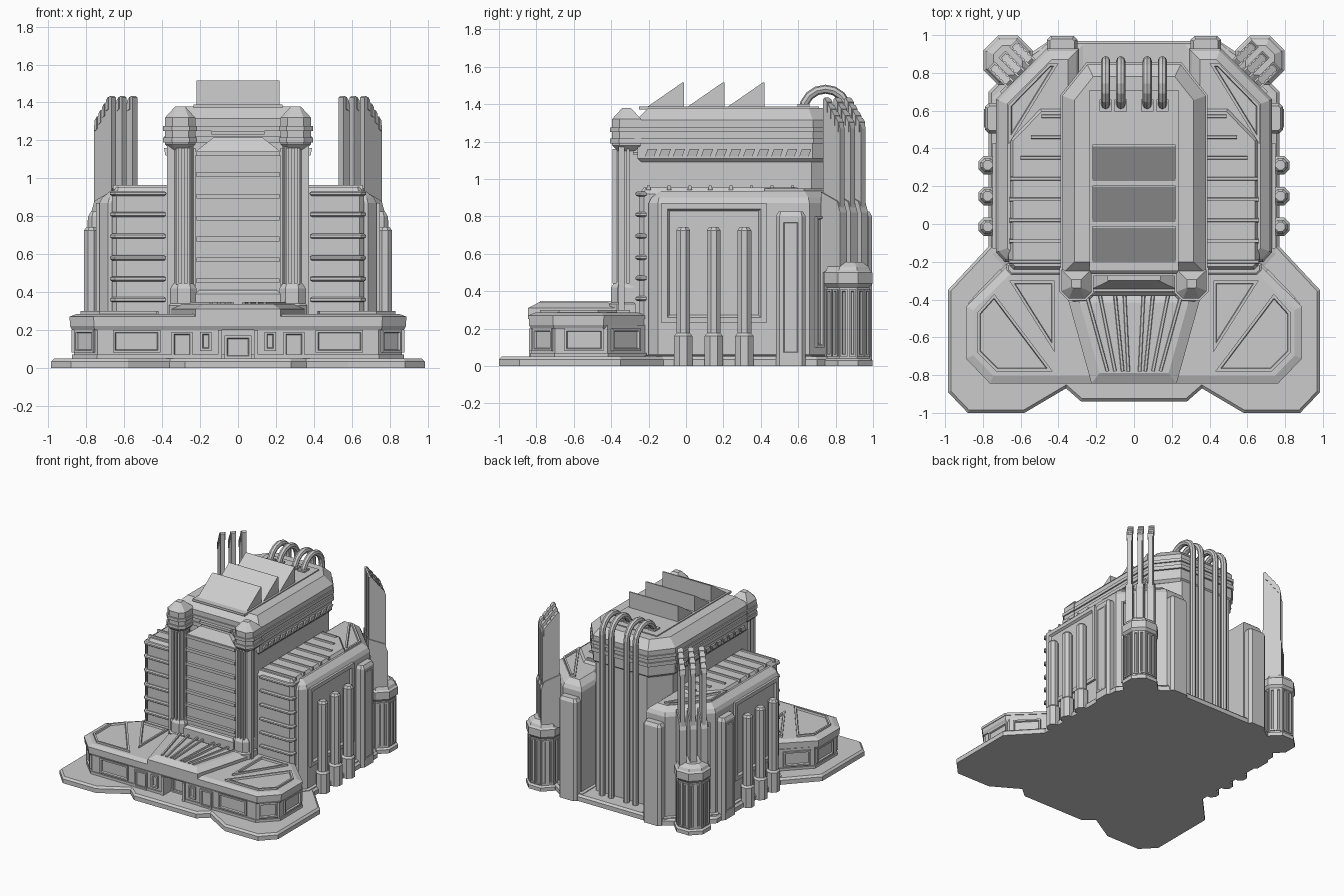
import bpy, bmesh, math
from mathutils import Vector as V

if "Cube" in bpy.data.objects:
    bpy.data.objects.remove(bpy.data.objects["Cube"])


def loft(name, rings, mirror=False):
    """Skin a list of equal-length 3D rings and cap both ends."""
    bm = bmesh.new()
    rows = [[bm.verts.new(p) for p in r] for r in rings]
    n = len(rows[0])
    for a, b in zip(rows, rows[1:]):
        for i in range(n):
            bm.faces.new((a[i], a[(i + 1) % n], b[(i + 1) % n], b[i]))
    bm.faces.new(rows[0][::-1])
    bm.faces.new(rows[-1])
    bmesh.ops.recalc_face_normals(bm, faces=bm.faces)
    me = bpy.data.meshes.new(name)
    bm.to_mesh(me)
    bm.free()
    ob = bpy.data.objects.new(name, me)
    bpy.context.collection.objects.link(ob)
    if mirror:
        ob.modifiers.new("mirror", 'MIRROR').use_mirror_merge = False
    return ob


def inset(pts, d):
    """Mitred inset of a 2D outline."""
    n = len(pts)
    area = sum(pts[i][0] * pts[(i + 1) % n][1] - pts[(i + 1) % n][0] * pts[i][1] for i in range(n))
    s, out = (1 if area > 0 else -1), []
    for i in range(n):
        p = V(pts[i])
        a, b = (p - V(pts[i - 1])).normalized(), (V(pts[(i + 1) % n]) - p).normalized()
        na, nb = V((-a.y, a.x)) * s, V((-b.y, b.x)) * s
        q = p + (na + nb) * (d / (1 + na.dot(nb)))
        out.append((q.x, q.y))
    return out


def prism(name, pts, levels, mirror=False):
    return loft(name, [[(x, y, z) for x, y in inset(pts, d)] for z, d in levels], mirror)


def sym(half):
    return half + [(-x, y) for x, y in reversed(half)]


def ngon(cx, cy, r, n=8):
    return [(cx + r * math.cos((i + .5) * math.tau / n), cy + r * math.sin((i + .5) * math.tau / n)) for i in range(n)]


def box(name, x0, x1, y0, y1, z0, z1, mirror=False, bevel=0):
    pts = [(x0, y0), (x1, y0), (x1, y1), (x0, y1)]
    lv = [(z0, 0), (z1, 0)] if not bevel else [(z0, 0), (z1 - bevel, 0), (z1, bevel)]
    return prism(name, pts, lv, mirror)


def bar(name, p, q, w=.012, h=.015, mirror=False):
    p, q = V(p), V(q)
    s = (q - p).cross(V((0, 0, 1))).normalized() * w
    u = V((0, 0, h))
    return loft(name, [[c - s, c + s, c + s * .6 + u, c - s * .6 + u] for c in (p, q)], mirror)


def panel(name, p, q, z0, z1, mirror=True, w=.012, t=.014):
    """Framed recessed panel on a wall running p to q (outside on the right)."""
    p, q = V((*p, 0)), V((*q, 0))
    d = (q - p).normalized()
    n = V((d.y, -d.x, 0))
    def rect(k, o):
        a, b = p + d * k + n * o, q - d * k + n * o
        return [a + V((0, 0, z0 + k)), b + V((0, 0, z0 + k)), b + V((0, 0, z1 - k)), a + V((0, 0, z1 - k))]
    return loft(name, [rect(0, -.01), rect(0, t), rect(w, t), rect(w * 1.4, .002)], mirror)


# Base plate
prism("base_plate", sym([(.28, -.94), (.36, -.87), (.58, -1), (.88, -1), (.985, -.89), (.985, -.35),
                         (.77, -.12), (.77, .7), (.6, .87), (.45, .97)]), [(0, 0), (.035, 0), (.05, .015)])

# Low front podium with notched entrance
prism("podium_wall", sym([(.1, -.73), (.1, -.825), (.74, -.825), (.865, -.70), (.865, -.42), (.67, -.22)]),
      [(.04, -.01), (.07, -.01), (.07, 0), (.22, 0)])
prism("podium_roof", sym([(.76, -.84), (.885, -.71), (.885, -.44), (.66, -.22)]),
      [(.2, .01), (.22, 0), (.25, 0), (.25, -.005), (.27, -.005), (.285, .035)])
panel("podium_window_front", (.41, -.825), (.66, -.825), .08, .2)
panel("podium_window_corner", (.755, -.81), (.855, -.71), .08, .2)
panel("podium_window_side", (.865, -.65), (.865, -.44), .08, .2)
panel("podium_window_rear", (.845, -.4), (.70, -.25), .08, .2)
panel("podium_door", (.24, -.825), (.35, -.825), .05, .19)
panel("podium_slot_window", (.14, -.825), (.20, -.825), .09, .19)
box("entrance_post", .085, .105, -.84, -.72, .05, .2, True)
panel("entrance_door", (-.07, -.735), (.07, -.735), .05, .17, False)
for pts in ([(.42, -.3), (.66, -.3), (.42, -.68)], [(.74, -.37), (.83, -.47), (.83, -.68), (.73, -.78), (.43, -.78)]):
    prism("podium_roof_frame", pts, [(.27, 0), (.3, 0), (.3, .014), (.287, .018)], True)

# Entrance canopy with fanned ribs
prism("canopy", sym([(.225, -.845), (.36, -.36)]), [(.25, .01), (.265, 0), (.31, 0), (.338, .055)])
for xb, xf in ((.05, .03), (.1, .06), (.18, .10), (.25, .14)):
    bar("canopy_rib", (xb, -.38, .335), (xf, -.78, .335), .01, .012, True)

# Central tower core, crown and roof
tower = [(.385, -.27), (.385, .68), (.25, .85)]
prism("tower_core", sym([(.35, -.3), (.35, .67), (.23, .83)]), [(.04, 0), (1.13, 0)])
prism("tower_front_frame", [(.24, -.36), (.375, -.36), (.375, -.33), (.24, -.33)], [(.28, 0), (1.2, 0)], True)
prism("tower_crown", sym(tower), [(1.09, .03), (1.11, .01), (1.19, .01), (1.19, -.005), (1.22, -.005), (1.22, .006),
      (1.25, .006), (1.25, -.005), (1.275, -.005), (1.275, .005), (1.315, .005), (1.38, .07)])
box("roof_bed", -.235, .235, -.25, .71, 1.37, 1.388)
for i in range(12):
    y = -.22 + i * .075
    loft("crown_tooth", [[(.37, y, 1.12), (.37, y + .05, 1.12), (.37, y + .065, 1.16), (.37, y + .015, 1.16)],
                         [(.383, y, 1.12), (.383, y + .05, 1.12), (.39, y + .065, 1.16), (.39, y + .015, 1.16)]], True)
for y in (-.215, 0, .215):
    loft("sawtooth_skylight", [[(x, y, 1.38), (x, y + .205, 1.38), (x, y + .205, 1.515), (x, y + .195, 1.515)]
                               for x in (-.22, .22)])

# Recessed front facade with floor ledges
box("facade", -.225, .225, -.335, -.25, .27, 1.13)
loft("facade_cap", [[(-.225, -.345, 1.12), (.225, -.345, 1.12), (.225, -.25, 1.12), (-.225, -.25, 1.12)],
                    [(-.225, -.345, 1.14), (.225, -.345, 1.14), (.225, -.25, 1.14), (-.225, -.25, 1.14)],
                    [(-.13, -.30, 1.215), (.13, -.30, 1.215), (.13, -.25, 1.215), (-.13, -.25, 1.215)]])
box("facade_cap_rail", -.14, .14, -.30, -.25, 1.23, 1.25)
for z in (1.13, 1.02, .905, .79, .68, .57, .46):
    box("facade_ledge", -.22, .22, -.358, -.32, z - .012, z + .012)
box("facade_sill", -.225, .225, -.38, -.3, .28, .41, False, .02)

# Fluted corner columns
prism("column_base", [(.22, -.37), (.25, -.40), (.32, -.40), (.355, -.365), (.355, -.28), (.22, -.28)],
      [(.28, -.01), (.33, -.01), (.34, 0), (.42, 0), (.445, .015)], True)
prism("column_shaft", [(.235, -.35), (.26, -.375), (.32, -.375), (.345, -.35), (.345, -.28), (.235, -.28)],
      [(.4, 0), (1.2, 0)], True)
for x in (.262, .29, .318):
    box("column_flute", x - .008, x + .008, -.393, -.36, .44, 1.16, True)
for y in (-.34, -.31):
    box("column_side_flute", .225, .365, y - .008, y + .008, .44, 1.16, True)
prism("column_capital", [(.225, -.36), (.26, -.395), (.345, -.395), (.385, -.355), (.385, -.24), (.225, -.24)],
      [(1.15, .03), (1.18, 0), (1.19, 0), (1.19, -.01), (1.215, -.01), (1.215, 0), (1.25, 0), (1.25, -.01),
       (1.275, -.01), (1.275, 0), (1.32, 0), (1.38, .055)], True)

# Side wings
prism("wing_front", [(.3, -.25), (.64, -.25), (.665, -.225), (.665, .45), (.5, .62), (.3, .62)],
      [(.04, 0), (.92, 0), (.955, .025)], True)
prism("wing_body", [(.3, -.2), (.685, -.2), (.73, -.15), (.73, .66), (.46, .93), (.29, .93), (.29, .5)],
      [(.04, -.02), (.055, -.02), (.06, 0), (.87, 0), (.90, .015), (.935, .06)], True)
for z in (.92, .81, .695, .58, .47, .36):
    prism("wing_ledge", [(.38, -.27), (.65, -.27), (.675, -.245), (.675, -.21), (.38, -.21)],
          [(z - .013, .01), (z - .006, 0), (z + .006, 0), (z + .013, .01)], True)
for i in range(8):
    y = -.2 + i * .11
    bar("wing_roof_rib", (.36, y, .94), (min(.66, .49 + (.57 - y) * .5), y, .94), .012, .026, True)
prism("wing_roof_frame", [(.665, .42), (.665, .63), (.45, .85), (.40, .85)],
      [(.92, 0), (.95, 0), (.95, .014), (.938, .018)], True)

# Wing side panels, buttress blocks and stepped pipes
panel("wing_side_panel", (.73, -.13), (.73, .43), .23, .87, True, .03, .018)
panel("wing_corner_panel", (.70, .69), (.66, .73), .1, .8)
prism("side_buttress", [(.7, .48), (.77, .48), (.79, .5), (.79, .62), (.77, .64), (.7, .64)],
      [(0, 0), (.80, 0), (.825, .015)], True)
panel("side_buttress_panel", (.787, .51), (.787, .61), .06, .78, True, .012, .006)
prism("back_buttress", [(.3, .9), (.46, .9), (.46, .975), (.44, .995), (.32, .995), (.3, .975)],
      [(0, 0), (.80, 0), (.825, .015)], True)
for y in (-.015, .148, .312):
    prism("side_pipe", ngon(.775, y, .04), [(.1, 0), (.725, 0), (.742, .012)], True)
    prism("side_pipe_sleeve", ngon(.775, y, .053), [(0, 0), (.16, 0), (.175, .012)], True)

# Back pipes arching over the roof
path = [(.865, .04), (.865, 1.3)] + [(.745 + .12 * math.cos(a), 1.36 + .12 * math.sin(a))
                                     for a in [i * math.pi / 8 for i in range(9)]] + [(.625, 1.33)]
for x in (.07, .15):
    rings = []
    for i, (y, z) in enumerate(path):
        a, b = V(path[max(i - 1, 0)]), V(path[min(i + 1, len(path) - 1)])
        t = (b - a).normalized()
        rings.append([(x + .024 * math.cos(k * math.tau / 8), y + t.y * .024 * math.sin(k * math.tau / 8),
                       z - t.x * .024 * math.sin(k * math.tau / 8)) for k in range(8)])
    loft("back_pipe", rings, True)
    box("back_pipe_socket", x - .032, x + .032, .595, .66, 1.37, 1.4, True)

# Back corner turrets with panelled sides
C = V((.667, .867))
oct_ = ngon(C.x, C.y, .132)
prism("turret", oct_, [(0, -.008), (.03, -.008), (.04, .008), (.42, .008), (.44, -.008), (.50, -.008), (.51, .004),
                       (.53, .012), (.555, .045)], True)
for i in range(8):
    a, b = V(oct_[i]), V(oct_[(i + 1) % 8])
    n = (C - (a + b) / 2).normalized() * .009
    a, b = a + n, b + n
    for k in (.08, .54):
        panel("turret_slot", a.lerp(b, k), a.lerp(b, k + .38), .05, .41, True, .01, .01)

# Turret fins with slanted tops
rad, tan = V((.707, .707)), V((.707, -.707))
def fin(name, off, w, r0, r1, prof):
    rings = []
    for s in (-w, w):
        base = C + tan * (off + s)
        rings.append([(*(base + rad * (r0 + (r1 - r0) * u)), z) for u, z in prof])
    loft(name, rings, True)
for o in (-.08, 0, .08):
    fin("turret_fin", o, .017, -.095, .035, [(0, .5), (1, .5), (1, 1.27), (.93, 1.30), (.1, 1.435), (0, 1.425)])
    fin("turret_fin_root", o, .026, -.1, .045, [(0, .5), (1, .5), (1, .82), (.85, .88), (0, .93)])
    for k in range(4):
        r, z = -.075 + k * .028, 1.405 - k * .035
        fin("fin_tooth", o, .022, r, r + .016, [(0, z - .04), (1, z - .05), (1, z + .005), (0, z + .025)])
